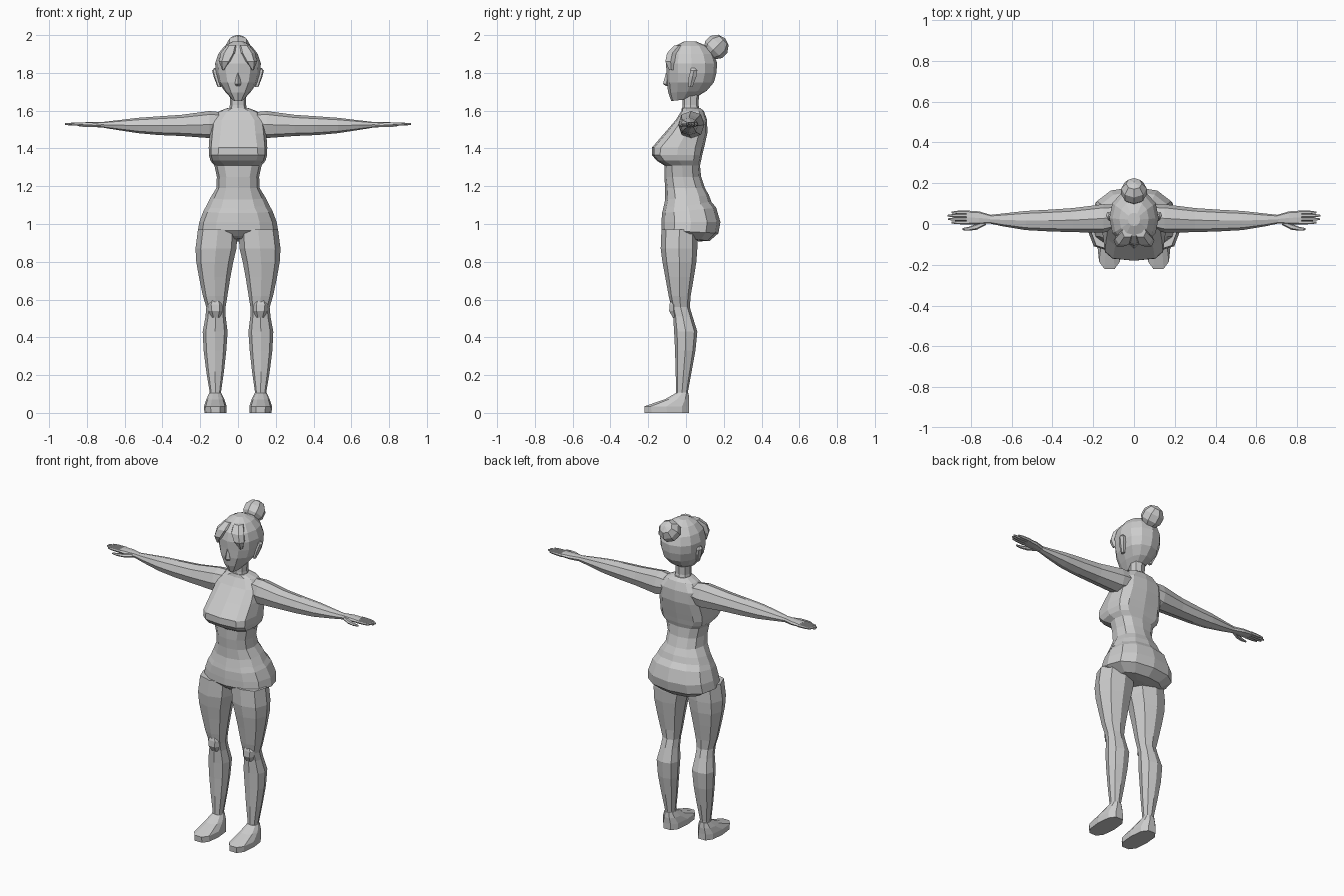
import bpy, bmesh
from math import cos, sin, pi, copysign, radians
from mathutils import Matrix


def loft(name, rings, n=8, p=0.85, axis='z', mirror=False):
    """Skin rounded rings: (position, a_min, a_max, b_min, b_max[, squareness[, tilt]])."""
    bm = bmesh.new()
    loops = []
    for r in rings:
        t, a0, a1, b0, b1 = r[:5]
        e = r[5] if len(r) > 5 else p
        tilt = r[6] if len(r) > 6 else 0
        loop = []
        for i in range(n):
            c, s = cos(2 * pi * i / n), sin(2 * pi * i / n)
            a = (a0 + a1) / 2 + (a1 - a0) / 2 * copysign(abs(c) ** e, c)
            b = (b0 + b1) / 2 + (b1 - b0) / 2 * copysign(abs(s) ** e, s)
            h = t + tilt * b
            loop.append(bm.verts.new((a, b, h) if axis == 'z' else (h, a, b)))
        loops.append(loop)
    for lo, hi in zip(loops, loops[1:]):
        for i in range(n):
            j = (i + 1) % n
            bm.faces.new((lo[i], lo[j], hi[j], hi[i]))
    bm.faces.new(loops[0][::-1])
    bm.faces.new(loops[-1])
    bmesh.ops.recalc_face_normals(bm, faces=bm.faces)
    return finish(name, bm, mirror)


def finish(name, bm, mirror=False):
    me = bpy.data.meshes.new(name)
    bm.to_mesh(me)
    bm.free()
    ob = bpy.data.objects.new(name, me)
    bpy.context.collection.objects.link(ob)
    if mirror:
        ob.modifiers.new("mirror", 'MIRROR')
    return ob


def centred(rows):
    """Turn (z, half_width, front, back, ...) rows into symmetric rings."""
    return [(r[0], -r[1], r[1], *r[2:]) for r in rows]


# Shirt: flared hem, narrow waist, boxy bust, sloping shoulders
loft("shirt", centred([
    (1.095, .168, -.122, .135, .9, .15),
    (1.14, .145, -.110, .122, .9, .1),
    (1.19, .115, -.110, .100),
    (1.25, .112, -.115, .080),
    (1.31, .125, -.115, .074, .8),
    (1.335, .146, -.155, .080, .6),
    (1.365, .154, -.180, .086, .55),
    (1.405, .155, -.180, .096, .6),
    (1.48, .150, -.115, .113, .7),
    (1.55, .140, -.055, .112, .7),
    (1.597, .100, -.025, .095, .8),
    (1.615, .052, -.022, .075)]), n=12)

# Hips with overhanging seat
loft("hips", centred([
    (.915, .05, -.08, .07, .8, -.1),
    (.925, .15, -.100, .125, .8, -.12),
    (.960, .213, -.130, .172, .85, -.05),
    (1.01, .205, -.130, .182, .85),
    (1.07, .182, -.127, .160, .85, .1),
    (1.11, .158, -.118, .125, .9, .15)]), n=12)

# Legs
loft("leg", [
    (.07, .085, .152, -.055, .015),
    (.11, .090, .150, -.052, .010),
    (.22, .074, .168, -.055, .030),
    (.33, .062, .182, -.058, .050),
    (.43, .055, .187, -.063, .060),
    (.51, .065, .172, -.068, .035),
    (.56, .066, .168, -.078, .020),
    (.62, .056, .186, -.092, .025),
    (.72, .040, .207, -.110, .042),
    (.80, .025, .221, -.125, .055),
    (.87, .008, .225, -.134, .060),
    (.97, .002, .212, -.130, .060)], mirror=True)
loft("kneecap", [
    (.505, .095, .14, -.072, -.04),
    (.54, .082, .155, -.092, -.04),
    (.575, .080, .160, -.090, -.04),
    (.60, .095, .145, -.082, -.04)], n=6, mirror=True)

# Shoes
loft("shoe", [
    (0, .060, .178, -.223, .020, .75),
    (.035, .060, .180, -.225, .020, .75),
    (.072, .072, .168, -.115, .020),
    (.105, .088, .152, -.055, .015)], n=10, mirror=True)

# Arms and flat hands
loft("arm", [
    (.07, -.020, .095, 1.48, 1.590),
    (.15, -.042, .097, 1.455, 1.598),
    (.30, -.040, .078, 1.466, 1.578),
    (.42, -.036, .070, 1.471, 1.570),
    (.53, -.030, .064, 1.481, 1.562),
    (.64, -.012, .052, 1.498, 1.549),
    (.71, .003, .044, 1.509, 1.541)], axis='x', mirror=True)
loft("palm", [
    (.70, .004, .044, 1.51, 1.541),
    (.76, -.002, .062, 1.513, 1.541),
    (.82, -.002, .066, 1.518, 1.538)], axis='x', p=.7, mirror=True)
for k, (y, tip) in enumerate([(.007, .895), (.024, .912), (.041, .915), (.057, .895)]):
    loft(f"finger_{k + 1}", [
        (.81, y - .009, y + .009, 1.518, 1.538),
        (tip - .03, y - .008, y + .008, 1.520, 1.537),
        (tip, y - .004, y + .004, 1.524, 1.534)], n=6, axis='x', mirror=True)
loft("thumb", [
    (.725, -.004, .025, 1.513, 1.535),
    (.77, -.028, .002, 1.512, 1.532),
    (.81, -.033, -.014, 1.513, 1.528),
    (.842, -.030, -.020, 1.516, 1.525)], n=6, axis='x', mirror=True)

# Neck and head
loft("neck", centred([
    (1.58, .052, -.025, .080),
    (1.63, .043, -.018, .066),
    (1.71, .043, -.020, .070)]))
loft("head", centred([
    (1.660, .030, -.078, .045, .9, .12),
    (1.700, .068, -.094, .110, .9, .05),
    (1.750, .104, -.102, .148),
    (1.800, .118, -.103, .161),
    (1.850, .121, -.106, .165),
    (1.900, .105, -.095, .148),
    (1.942, .072, -.060, .110),
    (1.966, .030, -.010, .055)]), n=12, p=.9)
loft("nose", centred([
    (1.730, .010, -.105, -.085),
    (1.742, .017, -.122, -.085),
    (1.800, .006, -.106, -.085)]), n=4, p=1)
loft("ear", [
    (1.725, .090, .108, .010, .035),
    (1.780, .100, .129, .012, .058),
    (1.812, .105, .137, .022, .062),
    (1.825, .108, .126, .025, .050)], n=6, mirror=True)

# Parted fringe
loft("fringe", [
    (1.815, .074, .084, -.090, -.065),
    (1.860, .035, .100, -.113, -.05),
    (1.905, .006, .092, -.104, -.04),
    (1.945, .002, .060, -.066, -.01)], n=6, mirror=True)

# Hair bun
bm = bmesh.new()
bmesh.ops.create_uvsphere(bm, u_segments=8, v_segments=5, radius=.066)
bm.transform(Matrix.Translation((0, .16, 1.937)) @ Matrix.Rotation(radians(-45), 4, 'X'))
finish("hair_bun", bm)
